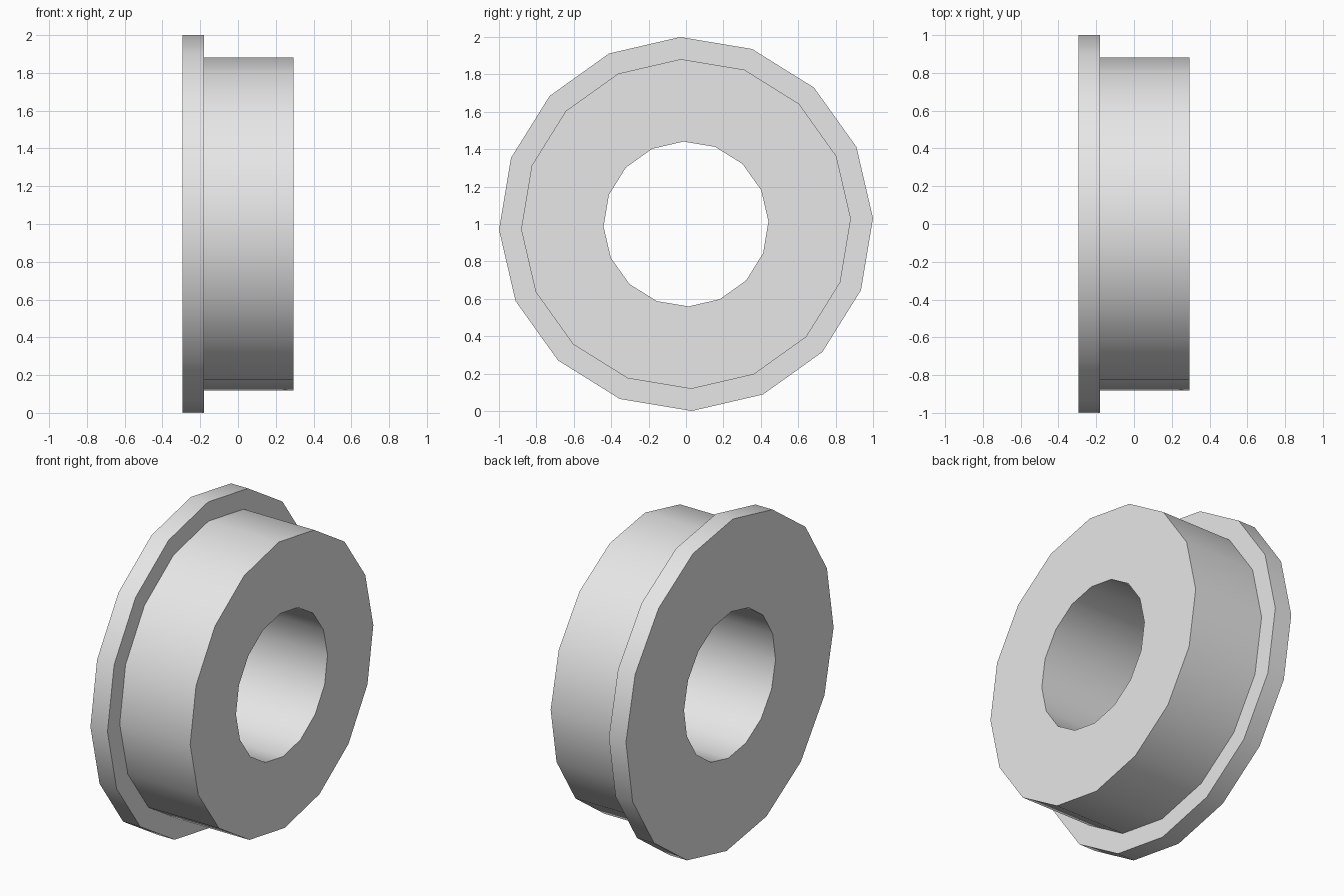
import bpy, bmesh, math
from mathutils import Matrix, Vector

cube = bpy.data.objects.get("Cube")
if cube:
    bpy.data.objects.remove(cube, do_unlink=True)

SIDES = 16
TURN = math.radians(1.8)      # slight turn of the facets about the axle
HALF_WIDTH = 0.295
LIP_X = -0.18                 # where the flange steps down to the barrel
FLANGE_R, BARREL_R, BORE_R = 1.0, 0.882, 0.441

# Plain grey material
grey = bpy.data.materials.new("plain_grey")
grey.use_nodes = True
color = (0.8, 0.8, 0.8, 1.0)
grey.diffuse_color = color
grey.node_tree.nodes["Principled BSDF"].inputs["Base Color"].default_value = color

# Closed section of the flanged bushing as (x, radius), revolved about the x axis
section = [
    (-HALF_WIDTH, BORE_R), (-HALF_WIDTH, FLANGE_R),
    (LIP_X, FLANGE_R), (LIP_X, BARREL_R),
    (HALF_WIDTH, BARREL_R), (HALF_WIDTH, BORE_R),
]
bm = bmesh.new()
verts = [bm.verts.new((x, r, 0)) for x, r in section]
edges = [bm.edges.new((v, verts[(i + 1) % len(verts)])) for i, v in enumerate(verts)]
bmesh.ops.spin(bm, geom=verts + edges, cent=(0, 0, 0), axis=(1, 0, 0),
               angle=math.tau, steps=SIDES, use_merge=True)
bmesh.ops.remove_doubles(bm, verts=bm.verts, dist=0.0001)
bmesh.ops.recalc_face_normals(bm, faces=bm.faces)

# Turn the facets and stand the ring on the ground
bm.transform(Matrix.Translation(Vector((0, 0, 1))) @ Matrix.Rotation(TURN, 4, 'X'))

mesh = bpy.data.meshes.new("flanged_bushing")
bm.to_mesh(mesh)
bm.free()
mesh.materials.append(grey)
bushing = bpy.data.objects.new("flanged_bushing", mesh)
bpy.context.collection.objects.link(bushing)

# Smooth round walls, sharp rims
bpy.ops.object.select_all(action='DESELECT')
bushing.select_set(True)
bpy.context.view_layer.objects.active = bushing
bpy.ops.object.shade_smooth_by_angle(angle=math.radians(30))
